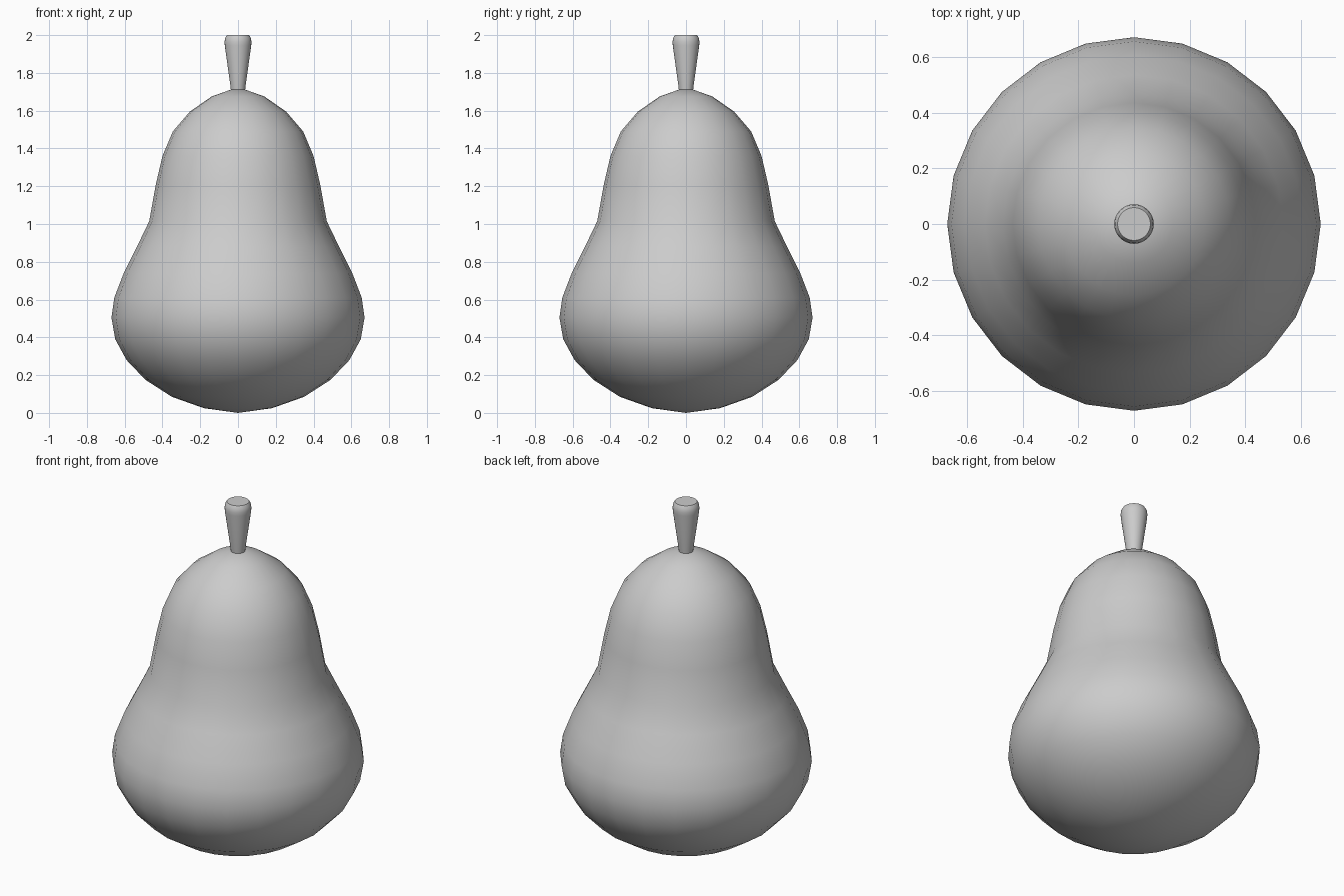
import bpy
import bmesh
import math

cube = bpy.data.objects.get("Cube")
if cube:
    bpy.data.objects.remove(cube, do_unlink=True)


def make_material(name, colour):
    mat = bpy.data.materials.new(name)
    mat.use_nodes = True
    mat.diffuse_color = colour
    mat.node_tree.nodes["Principled BSDF"].inputs["Base Color"].default_value = colour
    return mat


def lathe(name, profile, sides, mat, sharp_angle):
    """Spin a (radius, height) profile around z."""
    bm = bmesh.new()
    verts = [bm.verts.new((r, 0, z)) for r, z in profile]
    edges = [bm.edges.new(pair) for pair in zip(verts, verts[1:])]
    bmesh.ops.spin(bm, geom=verts + edges, axis=(0, 0, 1), cent=(0, 0, 0),
                   angle=math.tau, steps=sides, use_merge=True)
    bmesh.ops.remove_doubles(bm, verts=bm.verts, dist=0.0005)
    bmesh.ops.recalc_face_normals(bm, faces=bm.faces)
    mesh = bpy.data.meshes.new(name)
    bm.to_mesh(mesh)
    bm.free()
    mesh.materials.append(mat)
    obj = bpy.data.objects.new(name, mesh)
    bpy.context.collection.objects.link(obj)
    bpy.ops.object.select_all(action="DESELECT")
    obj.select_set(True)
    bpy.context.view_layer.objects.active = obj
    bpy.ops.object.shade_smooth_by_angle(angle=math.radians(sharp_angle))
    return obj


grey = make_material("light grey", (0.6, 0.6, 0.6, 1))

# Pear body: wide belly, soft waist, rounded crown
body_profile = [
    (0, 0), (0.18, 0.025), (0.35, 0.085), (0.49, 0.175), (0.59, 0.28),
    (0.65, 0.39), (0.67, 0.505), (0.655, 0.61), (0.605, 0.74), (0.535, 0.88),
    (0.47, 1.015), (0.435, 1.21), (0.4, 1.36), (0.345, 1.49), (0.255, 1.595),
    (0.14, 1.675), (0, 1.725),
]
lathe("pear_body", body_profile, 24, grey, 60)

# Stem: flares upward, with a rounded rim and flat top
stem_profile = [
    (0, 1.69), (0.036, 1.69), (0.04, 1.73), (0.07, 1.945), (0.071, 1.965),
    (0.068, 1.985), (0.059, 2), (0, 2),
]
lathe("stem", stem_profile, 32, grey, 40)
